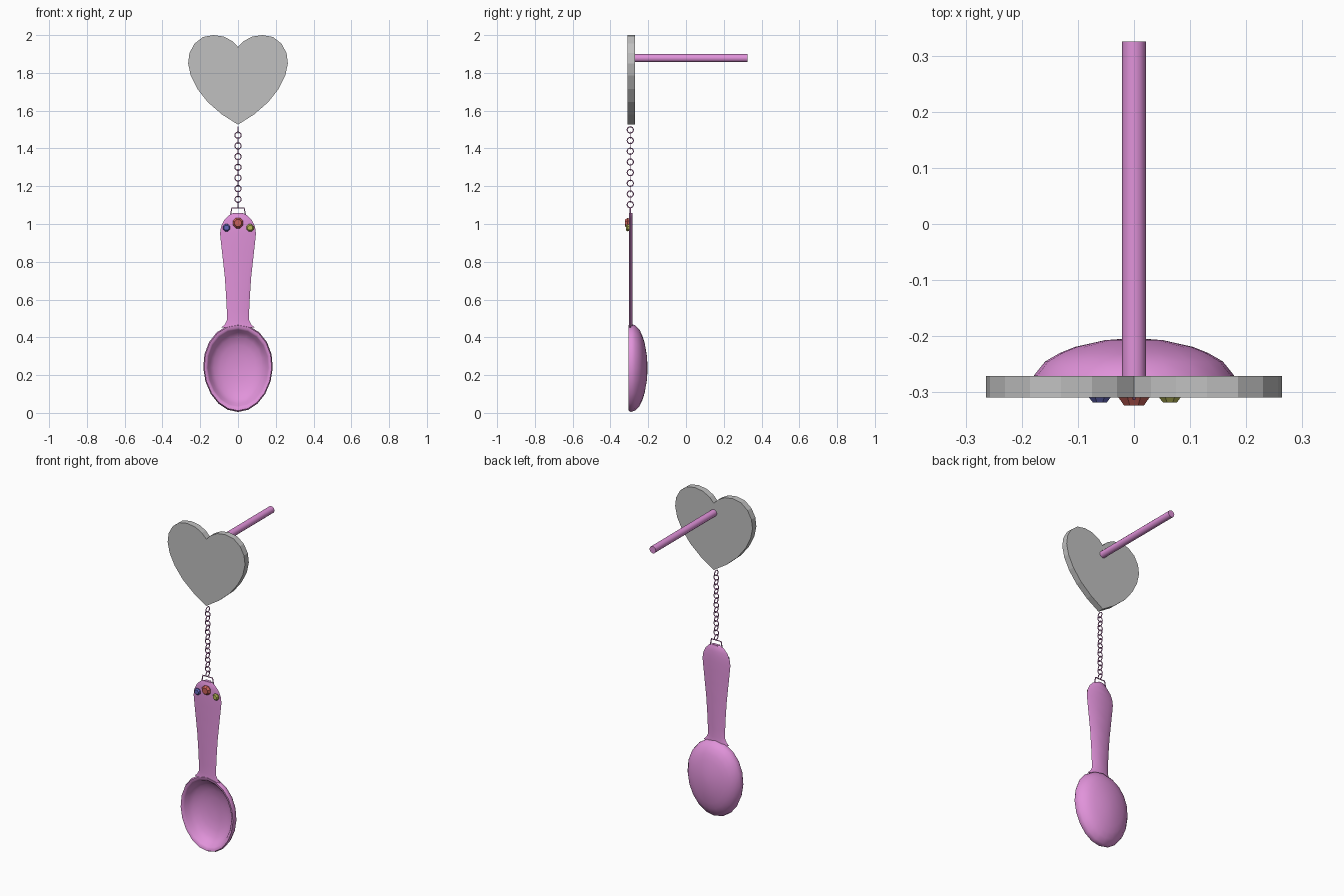
import bpy, bmesh, math

if "Cube" in bpy.data.objects:
    bpy.data.objects.remove(bpy.data.objects["Cube"])


def material(name, rgb):
    m = bpy.data.materials.new(name)
    m.use_nodes = True
    m.diffuse_color = (*rgb, 1)
    m.node_tree.nodes["Principled BSDF"].inputs["Base Color"].default_value = (*rgb, 1)
    return m


PINK = material("pink", (0.75, 0.29, 0.70))
GREY = material("grey", (0.53, 0.53, 0.53))
RED = material("red", (0.58, 0.12, 0.10))
BLUE = material("blue", (0.13, 0.14, 0.50))
YELLOW = material("yellow", (0.48, 0.48, 0.10))


def smooth(ob, degrees):
    bpy.ops.object.select_all(action="DESELECT")
    ob.select_set(True)
    bpy.context.view_layer.objects.active = ob
    bpy.ops.object.shade_smooth_by_angle(angle=math.radians(degrees))


def loft(name, rings, mat, angle=None):
    """Skin equal-length closed rings of points and cap both ends."""
    bm = bmesh.new()
    rows = [[bm.verts.new(p) for p in ring] for ring in rings]
    n = len(rows[0])
    for a, b in zip(rows, rows[1:]):
        for i in range(n):
            j = (i + 1) % n
            bm.faces.new((a[i], a[j], b[j], b[i]))
    bm.faces.new(rows[0])
    bm.faces.new(rows[-1][::-1])
    bmesh.ops.recalc_face_normals(bm, faces=bm.faces)
    me = bpy.data.meshes.new(name)
    bm.to_mesh(me)
    bm.free()
    ob = bpy.data.objects.new(name, me)
    bpy.context.collection.objects.link(ob)
    me.materials.append(mat)
    if angle:
        smooth(ob, angle)
    return ob


# Heart plate: half outline mirrored, then extruded in y
half = [(0.03, 1.968), (0.075, 1.992), (0.13, 2.0), (0.185, 1.99), (0.23, 1.955),
        (0.257, 1.905), (0.264, 1.85), (0.25, 1.785), (0.215, 1.715), (0.16, 1.645),
        (0.085, 1.58)]
heart = [(0, 1.937)] + half + [(0, 1.526)] + [(-x, z) for x, z in reversed(half)]
loft("heart_plate", [[(x, y, z) for x, z in heart] for y in (-0.309, -0.271)], GREY)

# Peg behind the heart
bpy.ops.mesh.primitive_cylinder_add(vertices=12, radius=0.0215, depth=0.597,
                                    location=(0, 0.0265, 1.878),
                                    rotation=(math.pi / 2, 0, 0))
peg = bpy.context.object
peg.name = "peg"
peg.data.materials.append(PINK)
smooth(peg, 40)

# Chain: links alternate between facing front and facing sideways
for i in range(15):
    turn = (0, math.pi / 2, 0) if i % 2 == 0 else (math.pi / 2, 0, 0)
    bpy.ops.mesh.primitive_torus_add(major_segments=16, minor_segments=6,
                                     major_radius=0.0165, minor_radius=0.0028,
                                     location=(0, -0.295, 1.4985 - 0.0283 * i),
                                     rotation=turn)
    link = bpy.context.object
    link.name = f"chain_link_{i + 1}"
    link.data.materials.append(PINK)
    smooth(link, 60)

# Wire loop at the top of the handle
wire = bpy.data.curves.new("hanging_loop", "CURVE")
wire.dimensions = "3D"
wire.bevel_depth = 0.0035
wire.bevel_resolution = 1
wire.use_fill_caps = True
path = [(-0.042, 1.035), (-0.033, 1.084), (0.033, 1.084), (0.042, 1.035)]
spline = wire.splines.new("POLY")
spline.points.add(len(path) - 1)
for p, (x, z) in zip(spline.points, path):
    p.co = (x, -0.295, z, 1)
wire.materials.append(PINK)
bpy.context.collection.objects.link(bpy.data.objects.new("hanging_loop", wire))

# Handle: flat section with chamfered edges, width changing with height
sections = [(1.058, 0.025), (1.045, 0.05), (1.018, 0.075), (0.985, 0.09), (0.95, 0.095),
            (0.90, 0.09), (0.82, 0.081), (0.72, 0.070), (0.62, 0.063), (0.54, 0.059),
            (0.49, 0.059), (0.468, 0.07), (0.452, 0.088)]
loft("handle", [[(-w, -0.297, z), (-0.75 * w, -0.302, z), (0.75 * w, -0.302, z),
                 (w, -0.297, z), (0.55 * w, -0.284, z), (-0.55 * w, -0.284, z)]
                for z, w in sections], PINK, 40)

# Bowl: oval rings running from the inner floor over the rim to the back
profile = [(0.06, -0.218), (0.30, -0.221), (0.52, -0.231), (0.70, -0.247), (0.81, -0.268),
           (0.87, -0.293), (0.91, -0.302), (0.97, -0.304), (1.0, -0.291), (0.97, -0.270),
           (0.86, -0.245), (0.72, -0.230), (0.57, -0.219), (0.28, -0.207), (0.06, -0.204)]


def oval(s, y, n=20):
    pts = []
    for i in range(n):
        a = 2 * math.pi * i / n
        c, d = math.cos(a), math.sin(a)
        pts.append((0.184 * s * c * (1 + 0.05 * d), y, 0.238 + 0.233 * s * d))
    return pts


loft("spoon_bowl", [oval(s, y) for s, y in profile], PINK, 55)


# Faceted gems on the handle
def gem(name, x, z, r, tip, mat):
    rings = []
    for y, k in ((-0.300, 0.85), (-0.309, 1.0), (tip, 0.64)):
        rings.append([(x + r * k * math.cos(math.pi * (i + 0.5) / 4), y,
                       z + r * k * math.sin(math.pi * (i + 0.5) / 4)) for i in range(8)])
    loft(name, rings, mat)


gem("middle_gem", 0, 1.005, 0.030, -0.3235, RED)
gem("right_gem", -0.061, 0.980, 0.021, -0.318, BLUE)
gem("left_gem", 0.064, 0.980, 0.021, -0.318, YELLOW)
